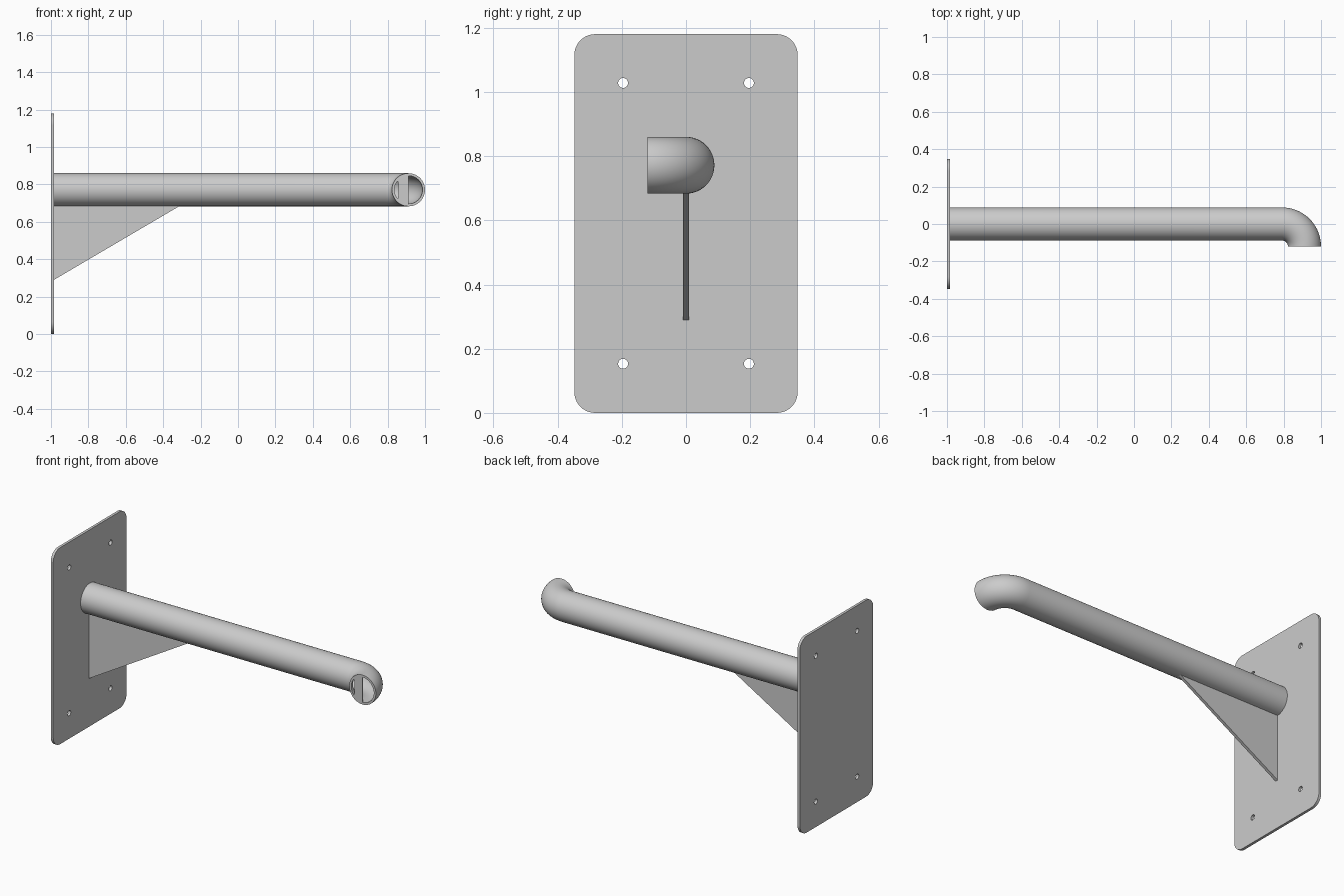
import bpy, bmesh
from math import sin, cos, pi, radians
from mathutils import Vector

cube = bpy.data.objects.get("Cube")
if cube:
    bpy.data.objects.remove(cube, do_unlink=True)

GREY = (0.6, 0.6, 0.6, 1)
steel = bpy.data.materials.new("grey steel")
steel.use_nodes = True
steel.diffuse_color = GREY
steel.node_tree.nodes["Principled BSDF"].inputs["Base Color"].default_value = GREY

PIPE_Z, PIPE_R, BORE_R, BEND_R = 0.7715, 0.0885, 0.075, 0.12
PLATE_X, BEND_X = -0.984, 0.7915
END_X = BEND_X + BEND_R


def arc(cx, cy, r, start, end, n):
    return [(cx + r * cos(radians(start + (end - start) * i / n)),
             cy + r * sin(radians(start + (end - start) * i / n)))
            for i in range(n + 1)]


def activate(ob):
    bpy.ops.object.select_all(action='DESELECT')
    ob.select_set(True)
    bpy.context.view_layer.objects.active = ob


def flat_part(name, outlines, thickness, location, rotation):
    """Extruded flat outline; later outlines become holes."""
    curve = bpy.data.curves.new(name, 'CURVE')
    curve.dimensions = '2D'
    curve.fill_mode = 'BOTH'
    curve.extrude = thickness / 2
    for pts in outlines:
        spline = curve.splines.new('POLY')
        spline.points.add(len(pts) - 1)
        for p, (x, y) in zip(spline.points, pts):
            p.co = (x, y, 0, 1)
        spline.use_cyclic_u = True
    curve.materials.append(steel)
    ob = bpy.data.objects.new(name, curve)
    ob.location, ob.rotation_euler = location, rotation
    bpy.context.collection.objects.link(ob)
    activate(ob)
    bpy.ops.object.convert(target='MESH')
    bpy.ops.object.shade_smooth_by_angle(angle=radians(30))


# Wall plate with rounded corners and four bolt holes
HALF_W, HEIGHT, CORNER = 0.348, 1.18, 0.065
outline = []
for sx, top, start in ((1, 1, 0), (-1, 1, 90), (-1, 0, 180), (1, 0, 270)):
    cy = HEIGHT - CORNER if top else CORNER
    outline += arc(sx * (HALF_W - CORNER), cy, CORNER, start, start + 90, 10)
holes = [arc(y, z, 0.0155, 0, 345, 23) for y in (-0.196, 0.196) for z in (0.153, 1.028)]
flat_part("wall_plate", [outline] + holes, 0.016, (-0.992, 0, 0), (pi / 2, 0, pi / 2))

# Triangular gusset under the pipe
flat_part("gusset", [[(PLATE_X, 0.29), (-0.31, 0.686), (PLATE_X, 0.686)]],
          0.018, (0, 0, 0), (pi / 2, 0, 0))

# Half web across the pipe mouth, leaving a thin crescent slot at its side
web = []
for i in range(33):
    a = radians(90 + 180 * i / 32)
    dip = 0.022 * max(0, (abs(cos(a)) - 0.8) / 0.2) ** 0.5
    web.append(((BORE_R - dip) * cos(a), (BORE_R - dip) * sin(a)))
flat_part("mouth_web", [web], 0.002, (END_X, 0.001 - BEND_R, PIPE_Z), (pi / 2, 0, 0))

# Hollow pipe: straight run, then a quarter bend towards the front
SIDES, STEPS = 48, 20
stations = [(Vector((PLATE_X, 0, PIPE_Z)), 0)]
for i in range(STEPS + 1):
    a = pi / 2 * i / STEPS
    stations.append((Vector((BEND_X + BEND_R * sin(a), BEND_R * (cos(a) - 1), PIPE_Z)), a))
bm = bmesh.new()


def ring(centre, turn, r):
    side = Vector((sin(turn), cos(turn), 0))
    return [bm.verts.new(centre + r * (side * cos(t) + Vector((0, 0, sin(t)))))
            for t in (2 * pi * k / SIDES for k in range(SIDES))]


rings = [ring(c, a, PIPE_R) for c, a in stations]
rings += [ring(c, a, BORE_R) for c, a in reversed(stations)]
for r0, r1 in zip(rings, rings[1:] + rings[:1]):
    for k in range(SIDES):
        n = (k + 1) % SIDES
        bm.faces.new((r0[k], r0[n], r1[n], r1[k]))
bmesh.ops.recalc_face_normals(bm, faces=bm.faces)
mesh = bpy.data.meshes.new("bent_pipe")
bm.to_mesh(mesh)
bm.free()
mesh.materials.append(steel)
pipe = bpy.data.objects.new("bent_pipe", mesh)
bpy.context.collection.objects.link(pipe)
activate(pipe)
bpy.ops.object.shade_smooth_by_angle(angle=radians(35))
